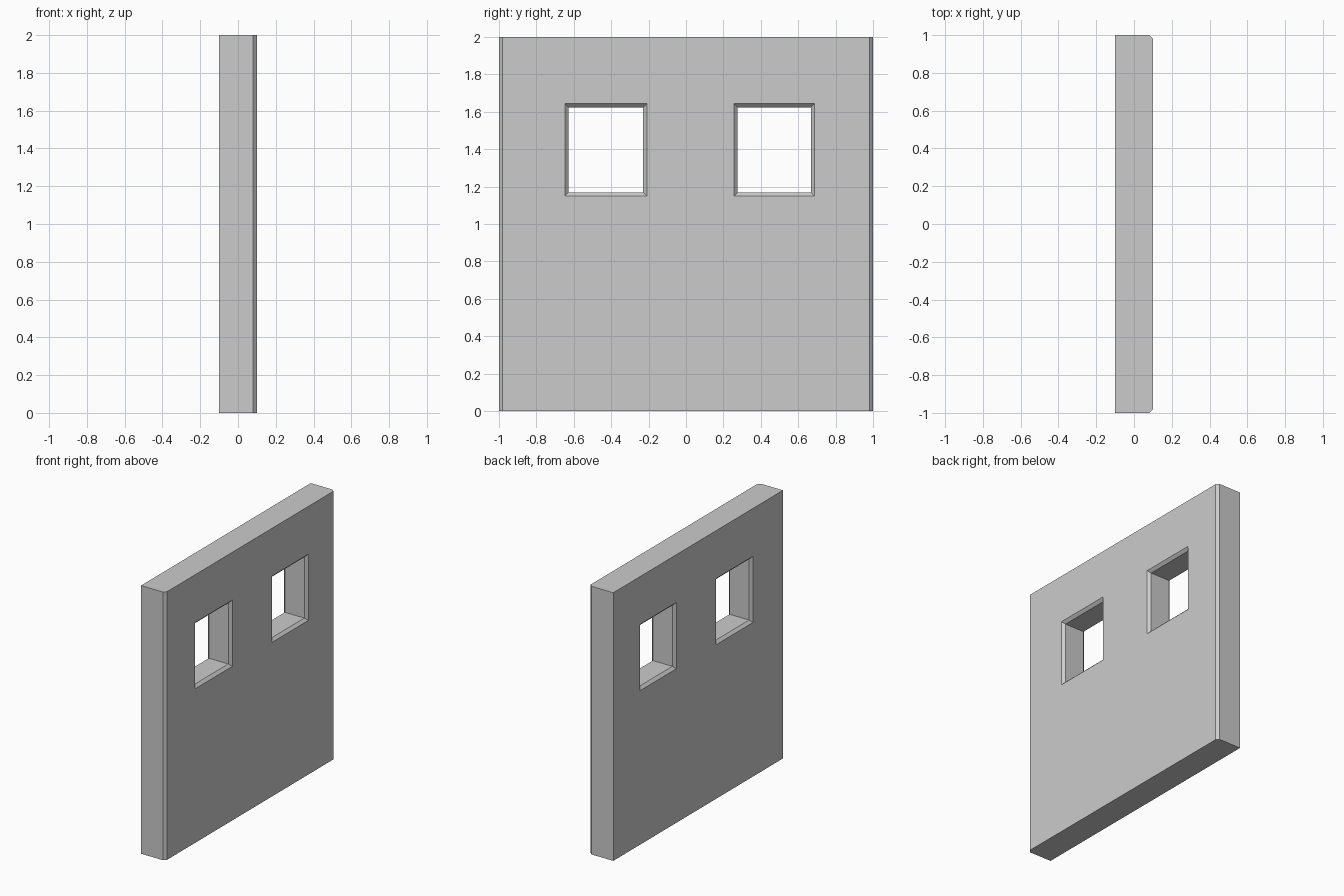
import bpy, bmesh

if "Cube" in bpy.data.objects:
    bpy.data.objects.remove(bpy.data.objects["Cube"])

HALF_T, BEVEL = 0.1, 0.02


def loft(name, rings):
    """Closed solid through rings of equal point count."""
    bm = bmesh.new()
    vr = [[bm.verts.new(p) for p in ring] for ring in rings]
    n = len(vr[0])
    for a, b in zip(vr, vr[1:]):
        for i in range(n):
            j = (i + 1) % n
            bm.faces.new((a[i], a[j], b[j], b[i]))
    bm.faces.new(vr[0])
    bm.faces.new(vr[-1])
    bmesh.ops.recalc_face_normals(bm, faces=bm.faces)
    mesh = bpy.data.meshes.new(name)
    bm.to_mesh(mesh)
    bm.free()
    obj = bpy.data.objects.new(name, mesh)
    bpy.context.collection.objects.link(obj)
    return obj


# Wall slab: plan profile with the two +x corners chamfered
t, b = HALF_T, BEVEL
plan = [(-t, -1), (t - b, -1), (t, -1 + b), (t, 1 - b), (t - b, 1), (-t, 1)]
wall = loft("wall", [[(x, y, z) for x, y in plan] for z in (0, 2)])


# Window openings: straight shaft flaring at 45 degrees on both wall faces
def window_cutter(name, y0, y1, z0, z1):
    rings = []
    for x, g in ((-t - b, 2 * b), (-t + b, 0), (t - b, 0), (t + b, 2 * b)):
        rings.append([(x, y0 - g, z0 - g), (x, y1 + g, z0 - g),
                      (x, y1 + g, z1 + g), (x, y0 - g, z1 + g)])
    cutter = loft(name, rings)
    cutter.hide_render = True
    cutter.hide_set(True)
    return cutter


for side, y0, y1 in (("left", -0.628, -0.229), ("right", 0.276, 0.667)):
    cutter = window_cutter(f"window_cutter_{side}", y0, y1, 1.169, 1.623)
    mod = wall.modifiers.new(f"window_{side}", 'BOOLEAN')
    mod.operation = 'DIFFERENCE'
    mod.solver = 'EXACT'
    mod.object = cutter
